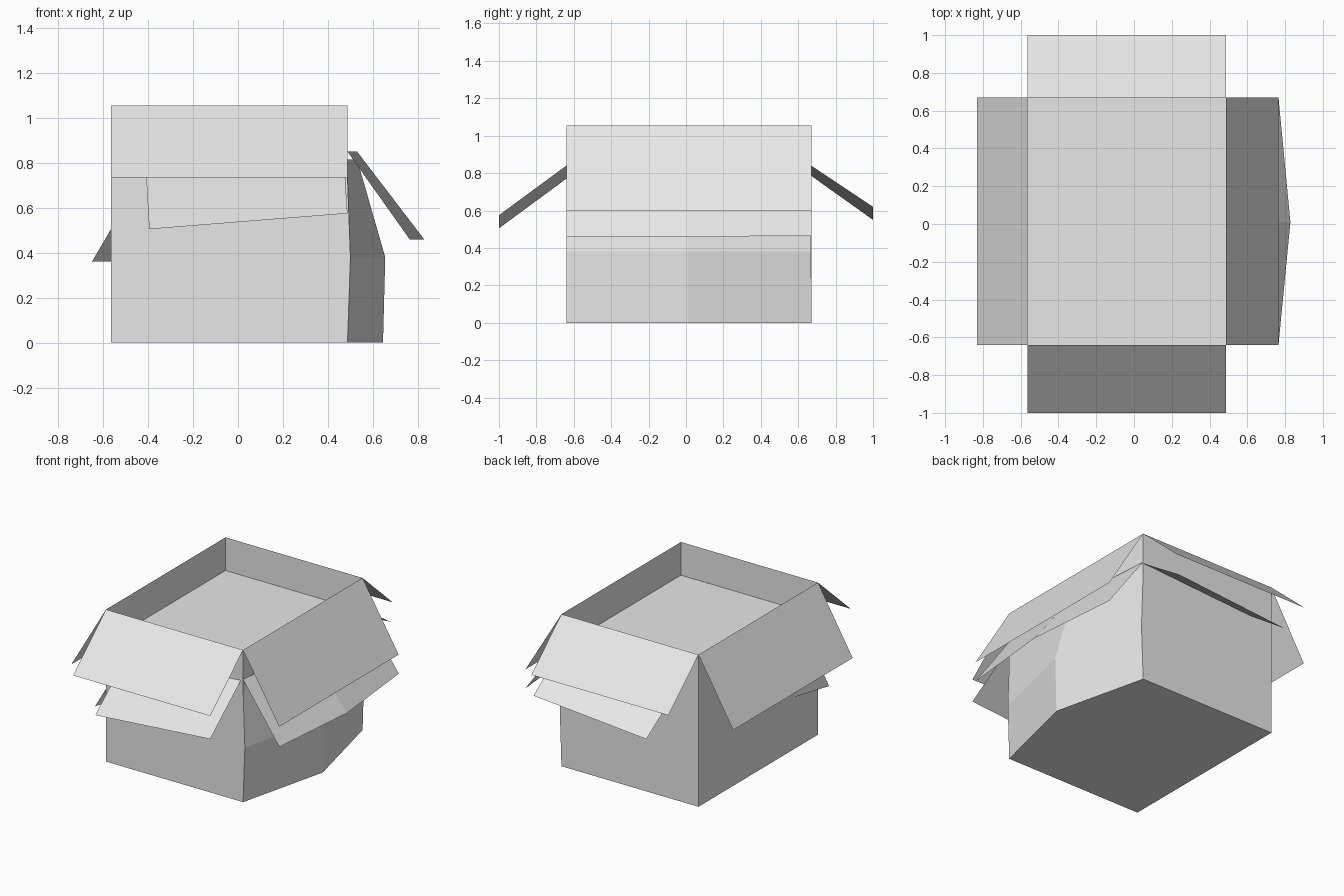
import bpy
import bmesh

cube = bpy.data.objects.get("Cube")
if cube:
    bpy.data.objects.remove(cube, do_unlink=True)

grey = bpy.data.materials.new("light grey card")
grey.use_nodes = True
shade = (0.8, 0.8, 0.8, 1)
grey.diffuse_color = shade
grey.node_tree.nodes["Principled BSDF"].inputs["Base Color"].default_value = shade

LEFT, RIGHT = -0.565, 0.487
FRONT, BACK = -0.64, 0.67
TOP, FLOOR, MID = 1.055, 0.825, 0.01


def finish(name, bm):
    mesh = bpy.data.meshes.new(name)
    bm.to_mesh(mesh)
    bm.free()
    mesh.materials.append(grey)
    obj = bpy.data.objects.new(name, mesh)
    bpy.context.collection.objects.link(obj)
    return obj


def loft(name, rings, closed=True, cap=False):
    """Thin card surface stretched between matching rows of points."""
    bm = bmesh.new()
    rows = [[bm.verts.new(p) for p in ring] for ring in rings]
    count = len(rows[0])
    for low, high in zip(rows, rows[1:]):
        for i in range(count if closed else count - 1):
            j = (i + 1) % count
            bm.faces.new((low[i], low[j], high[j], high[i]))
    if cap:
        bm.faces.new(rows[0][::-1])
    return finish(name, bm)


def flap(name, hinge, edge):
    return loft(name, [edge, hinge], closed=False)


def rectangle(z):
    return [(LEFT, FRONT, z), (RIGHT, FRONT, z), (RIGHT, BACK, z), (LEFT, BACK, z)]


# Straight outer walls and the recessed inner floor
loft("outer_walls", [rectangle(0), rectangle(TOP)])
bm = bmesh.new()
bm.faces.new([bm.verts.new(p) for p in rectangle(FLOOR)])
finish("inner_floor", bm)


# Lower carton, with its side bulging outward, and the base
def carton_ring(left, right, bulge, z, inset=0.0):
    f, b = FRONT + inset, BACK - inset
    return [(left, f, z), (right, f, z), (bulge, MID, z), (right, b, z), (left, b, z)]


loft("lower_carton", [
    carton_ring(LEFT, RIGHT, 0.645, 0),
    carton_ring(-0.55, 0.5, 0.655, 0.38, 0.001),
    carton_ring(-0.42, 0.484, 0.53, 0.815, 0.002),
], cap=True)

# Upper flaps, each hinged on the rim
corners = rectangle(TOP)
upper = {
    "front": (0, 1, 0, -0.36, 0.735),
    "left": (1, 2, 0.277, 0, 0.597),
    "back": (2, 3, 0, 0.33, 0.76),
    "right": (3, 0, -0.266, 0, 0.603),
}
for side, (a, b, dx, dy, z) in upper.items():
    hinge = [corners[a], corners[b]]
    flap("upper_flap_" + side, hinge, [(x + dx, y + dy, z) for x, y, _ in hinge])

# Lower flaps, sagging unevenly
flap("lower_flap_front",
     [(-0.41, FRONT, 0.77), (0.47, FRONT, 0.84)],
     [(-0.395, -1, 0.505), (RIGHT, -1, 0.575)])
flap("lower_flap_back",
     [(0.48, BACK, 0.84), (-0.41, BACK, 0.785)],
     [(0.47, 1, 0.62), (-0.395, 1, 0.55)])
flap("lower_flap_left",
     [(RIGHT, FRONT, 0.85), (0.53, MID, 0.85), (RIGHT, BACK, 0.85)],
     [(0.765, FRONT, 0.458), (0.828, MID, 0.46), (0.765, BACK, 0.465)])
flap("lower_flap_right",
     [(-0.41, BACK - 0.01, 0.78), (-0.41, FRONT, 0.77)],
     [(-0.25, BACK - 0.01, 0.37), (-0.65, FRONT, 0.36)])
